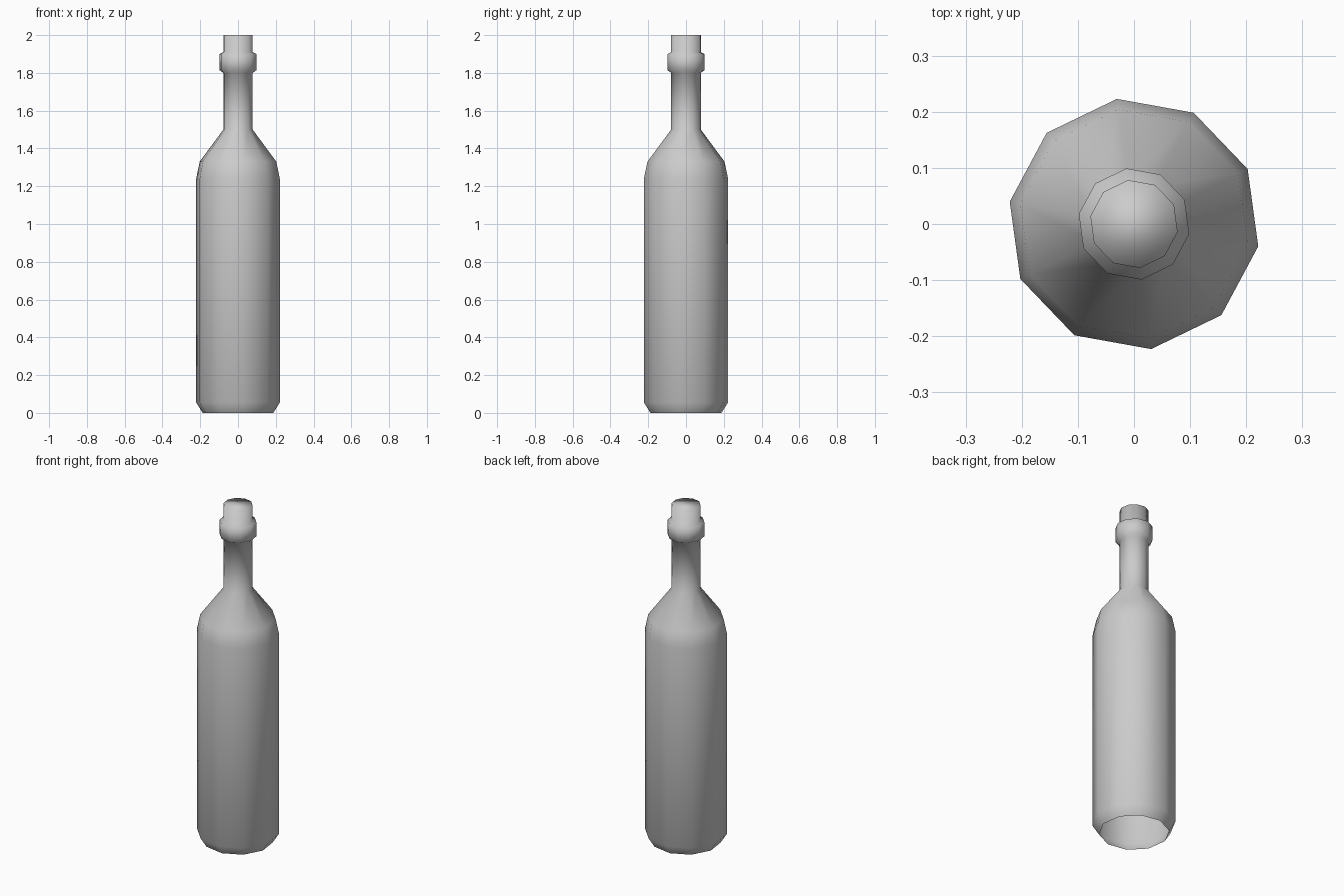
import bpy, bmesh, math

cube = bpy.data.objects.get("Cube")
if cube:
    bpy.data.objects.remove(cube, do_unlink=True)

SIDES = 10
TURN = math.radians(-10.2)

glass = bpy.data.materials.new("light_grey")
glass.use_nodes = True
colour = (0.6, 0.6, 0.6, 1)
glass.diffuse_color = colour
glass.node_tree.nodes["Principled BSDF"].inputs["Base Color"].default_value = colour

# Radius and height from the open base up to the mouth
profile = [
    (0.19, 0), (0.225, 0.055),               # base chamfer
    (0.225, 1.24), (0.206, 1.33),            # body
    (0.079, 1.5), (0.079, 1.8),              # shoulder and neck
    (0.1, 1.815), (0.1, 1.9), (0.079, 1.91), # collar
    (0.079, 2),                              # mouth
]


def lathe(name, points, material):
    bm = bmesh.new()
    rings = []
    for r, z in points:
        angles = [TURN + math.tau * i / SIDES for i in range(SIDES)]
        rings.append([bm.verts.new((r * math.cos(a), r * math.sin(a), z)) for a in angles])
    for low, high in zip(rings, rings[1:]):
        for i in range(SIDES):
            j = (i + 1) % SIDES
            bm.faces.new((low[i], low[j], high[j], high[i]))
    # Closed top, shaded continuously with the mouth
    bm.faces.new(rings[-1])
    for f in bm.faces:
        f.smooth = True
    mesh = bpy.data.meshes.new(name)
    bm.to_mesh(mesh)
    bm.free()
    mesh.materials.append(material)
    obj = bpy.data.objects.new(name, mesh)
    bpy.context.collection.objects.link(obj)
    return obj


lathe("bottle", profile, glass)
